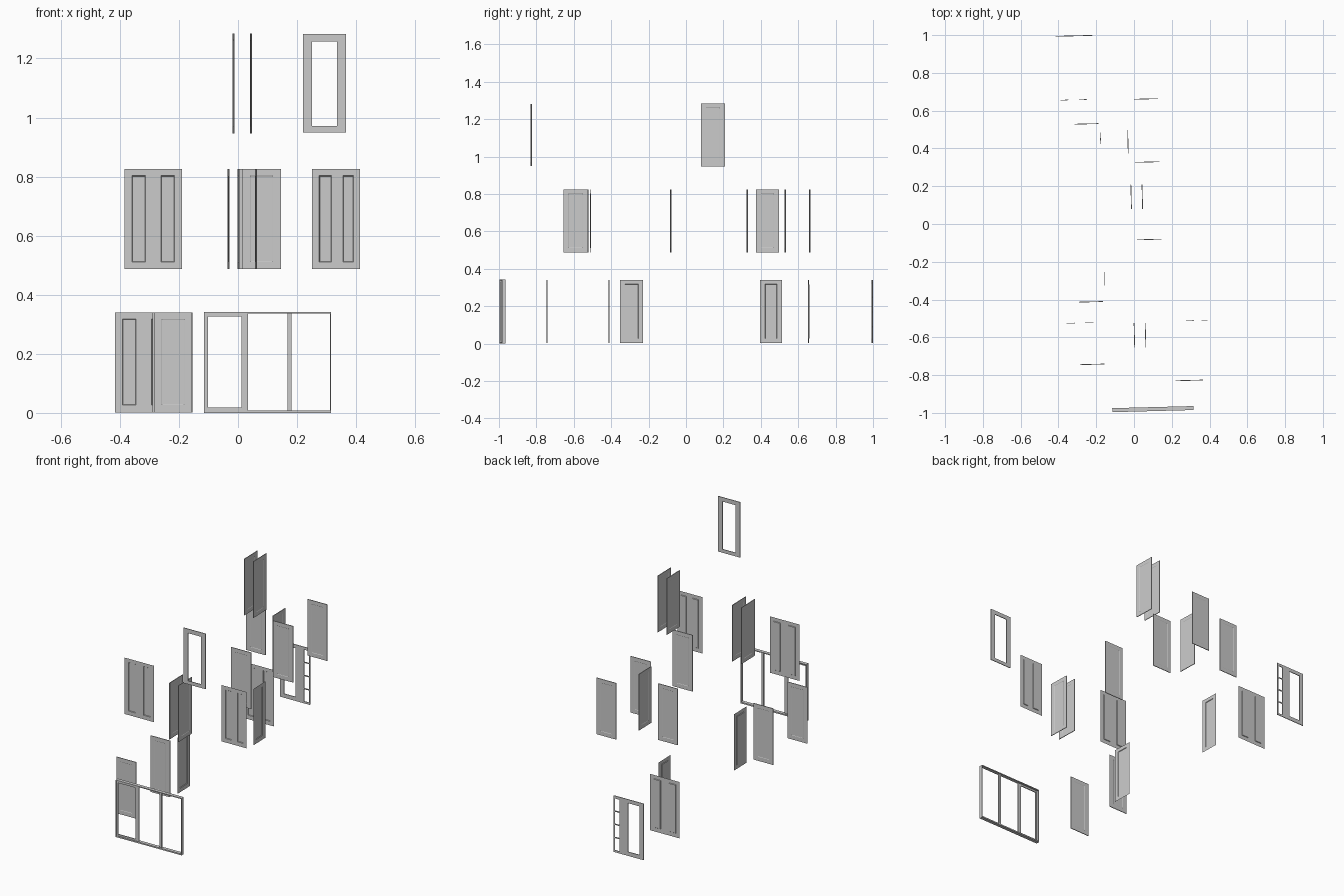
import bpy, bmesh, math
from mathutils import Matrix

if "Cube" in bpy.data.objects:
    bpy.data.objects.remove(bpy.data.objects["Cube"])

YAW = math.radians(1.5)          # the whole set is turned slightly
H = 0.338
TIER = {1: 0.002, 2: 0.487, 3: 0.946}


def plate(name, centre, width, z0, height, panels=(), holes=(), thick=0.004, side=False):
    """Thin upright board with recessed panels and cut-out holes (x0, x1, z0, z1 from lower left)."""
    areas = list(panels) + list(holes)
    xs = sorted({0, width} | {v for a in areas for v in a[:2]})
    zs = sorted({0, height} | {v for a in areas for v in a[2:]})

    def inside(x, z, rects):
        return any(a[0] < x < a[1] and a[2] < z < a[3] for a in rects)

    bm = bmesh.new()
    vs = [[bm.verts.new((x - width / 2, 0, z)) for z in zs] for x in xs]
    for i in range(len(xs) - 1):
        for j in range(len(zs) - 1):
            if not inside((xs[i] + xs[i + 1]) / 2, (zs[j] + zs[j + 1]) / 2, holes):
                bm.faces.new((vs[i][j], vs[i + 1][j], vs[i + 1][j + 1], vs[i][j + 1]))
    loose = [v for v in bm.verts if not v.link_faces]
    bmesh.ops.delete(bm, geom=loose, context='VERTS')
    if thick:
        bmesh.ops.solidify(bm, geom=bm.faces[:], thickness=thick)
        ys = [v.co.y for v in bm.verts]
        mid = (min(ys) + max(ys)) / 2
        for v in bm.verts:
            v.co.y -= mid
        bmesh.ops.recalc_face_normals(bm, faces=bm.faces[:])
    bm.normal_update()
    sunk = []
    for f in bm.faces:
        c = f.calc_center_median()
        if abs(f.normal.y) > 0.9 and inside(c.x + width / 2, c.z, panels):
            sunk.append(f)
    if sunk:
        bmesh.ops.inset_individual(bm, faces=sunk, thickness=0.003,
                                   depth=-0.0012 if thick else -0.003)
    mesh = bpy.data.meshes.new(name)
    bm.to_mesh(mesh)
    bm.free()
    ob = bpy.data.objects.new(name, mesh)
    ob.matrix_world = (Matrix.Translation((centre[0], centre[1], z0))
                       @ Matrix.Rotation(YAW + (math.pi / 2 if side else 0), 4, 'Z'))
    bpy.context.collection.objects.link(ob)
    return ob


def single(name, centre, width, tier, side=False, thick=0.004):
    m = 0.026
    return plate(name, centre, width, TIER[tier], H,
                 [(m, width - m, 0.024, H - 0.022)], thick=thick, side=side)


# single-panel doors facing front: x0, x1, y, tier
for k, (x0, x1, y, t) in enumerate([
        (-0.285, -0.155, -0.743, 1), (-0.29, -0.163, -0.412, 1),
        (0.015, 0.145, -0.082, 2), (0.004, 0.135, 0.328, 2),
        (-0.315, -0.189, 0.53, 2), (0.0, 0.127, 0.662, 2)]):
    single(f"front_door_{k + 1}", ((x0 + x1) / 2, y), x1 - x0, t)

# single-panel doors facing sideways: x, y0, y1, tier, thickness
for k, (x, y0, y1, t, th) in enumerate([
        (-0.156, -0.353, -0.229, 1, 0), (-0.176, 0.396, 0.513, 1, 0),
        (-0.032, 0.374, 0.497, 2, 0.004),
        (0.002, -0.655, -0.524, 2, 0.004), (0.061, -0.655, -0.524, 2, 0.004),
        (-0.015, 0.08, 0.208, 3, 0.004), (0.044, 0.08, 0.208, 3, 0.004)]):
    single(f"side_door_{k + 1}", (x, (y0 + y1) / 2), y1 - y0, t, True, th)

# two-panel doors made from thin sheet
pz = (0.024, H - 0.022)
for name, x0, y, t in [("double_door_low", -0.416, 0.656, 1),
                       ("double_door_mid", -0.384, -0.525, 2)]:
    plate(name, (x0 + 0.097, y), 0.194, TIER[t], H,
          [(0.025, 0.071, *pz), (0.123, 0.169, *pz)], thick=0)
for name, x0, x1, p in [("leaf_left", 0.251, 0.334, (0.024, 0.066)),
                        ("leaf_right", 0.334, 0.413, (0.021, 0.057))]:
    cx = (x0 + x1) / 2
    plate(name, (cx, -0.512 + (cx - 0.332) * math.tan(YAW)), x1 - x0, TIER[2], H,
          [(*p, *pz)], thick=0)

# open window frame on the upper tier
plate("window_frame", (0.293, -0.828), 0.145, TIER[3] + 0.004, H - 0.006,
      holes=[(0.03, 0.115, 0.021, 0.307)])

# glazed entrance with a side strip of small panes
panes = [(0.155, 0.187, 0.012 + i * 0.079, 0.085 + i * 0.079) for i in range(4)]
plate("entrance_frame", (-0.318, 0.996), 0.194, TIER[1], H,
      holes=[(0.026, 0.102, 0.024, H - 0.022)] + panes)

# wide three-bay frame at the front
FX, FY = 0.1, -0.98


def bay_part(name, x0, x1, z0, z1, thick, holes=(), dy=0.0):
    cx = (x0 + x1) / 2
    plate(name, (cx, FY + dy + (cx - FX) * math.tan(YAW)), x1 - x0, z0, z1 - z0,
          holes=holes, thick=thick)


bay_part("wide_frame", -0.115, 0.315, 0.0, 0.342, 0.021, [(0.004, 0.426, 0.008, 0.337)])
bay_part("bay_sash", -0.111, 0.034, 0.008, 0.337, 0.006, [(0.009, 0.123, 0.01, 0.318)], -0.004)
bay_part("bay_post", 0.167, 0.181, 0.008, 0.337, 0.01)
